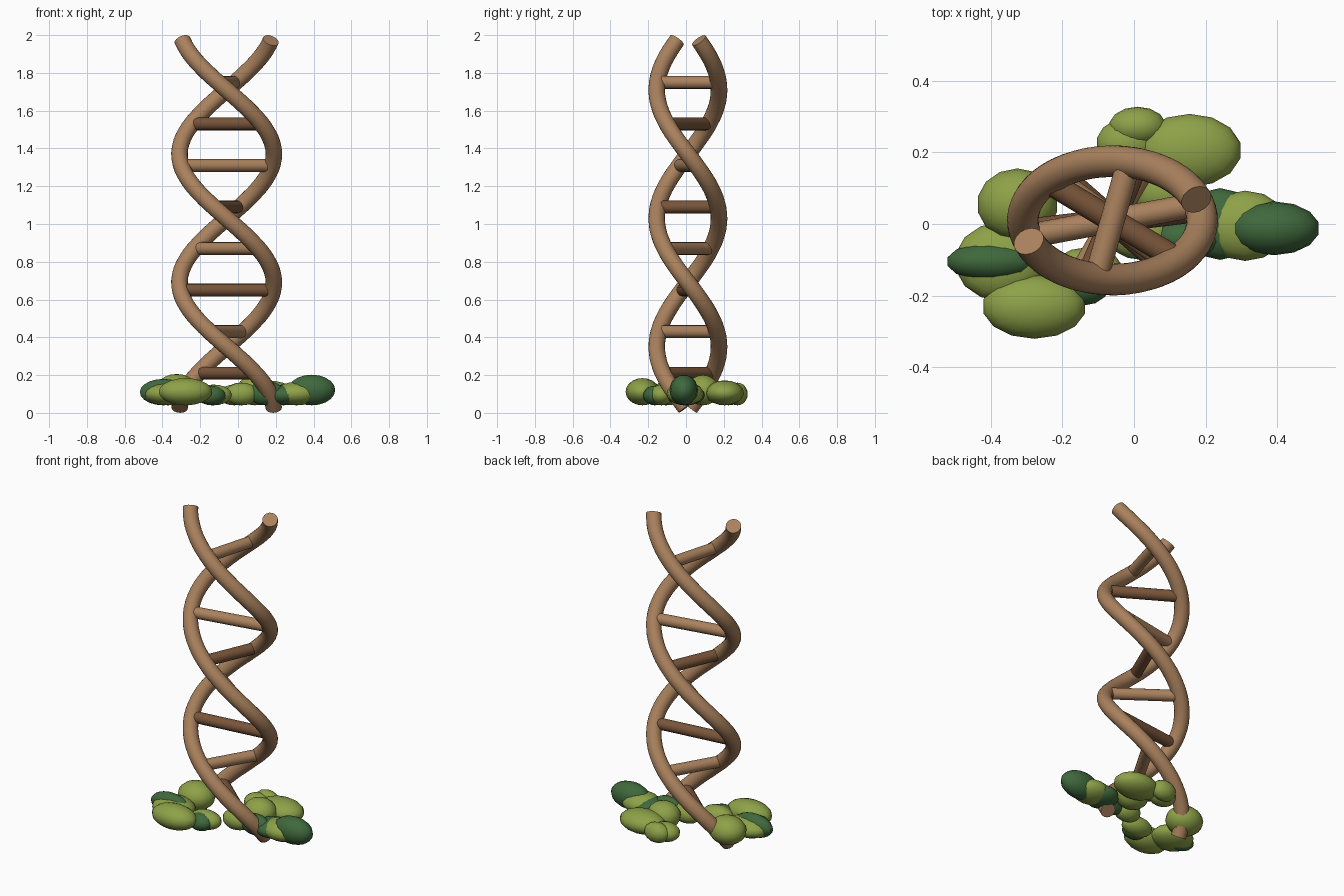
import bpy, bmesh
from math import pi, sin, cos
from mathutils import Vector, Matrix

if "Cube" in bpy.data.objects:
    bpy.data.objects.remove(bpy.data.objects["Cube"])

CX, CY, RX, RY = -0.06, 0.01, 0.25, 0.165
Z0, Z1 = 0.027, 1.972


def material(name, col):
    m = bpy.data.materials.new(name)
    m.diffuse_color = (*col, 1)
    m.use_nodes = True
    m.node_tree.nodes["Principled BSDF"].inputs["Base Color"].default_value = m.diffuse_color
    return m


wood = material("wood", (0.40, 0.22, 0.11))
dark_wood = material("dark_wood", (0.19, 0.09, 0.042))
light_green = material("light_green", (0.27, 0.36, 0.065))
dark_green = material("dark_green", (0.05, 0.14, 0.045))


def finish(bm, name, mat):
    bmesh.ops.recalc_face_normals(bm, faces=bm.faces)
    me = bpy.data.meshes.new(name)
    bm.to_mesh(me)
    bm.free()
    me.materials.append(mat)
    ob = bpy.data.objects.new(name, me)
    bpy.context.collection.objects.link(ob)
    bpy.ops.object.select_all(action='DESELECT')
    ob.select_set(True)
    bpy.context.view_layer.objects.active = ob
    bpy.ops.object.shade_smooth_by_angle(angle=0.8)
    return ob


def helix(z, phase, k=1.0):
    t = (1.37 - z) / 0.68 * pi + phase
    return Vector((CX + k * RX * cos(t), CY + k * RY * sin(t), z))


def strand(name, phase, r=0.044, steps=72, sides=16):
    bm = bmesh.new()
    rings = []
    for i in range(steps + 1):
        z = Z0 + (Z1 - Z0) * i / steps
        p = helix(z, phase)
        d = (helix(z + 0.001, phase) - helix(z - 0.001, phase)).normalized()
        u = (Vector((p.x - CX, p.y - CY, 0)))
        u = (u - d * u.dot(d)).normalized()
        v = d.cross(u)
        rings.append([bm.verts.new(p + r * (u * cos(a) + v * sin(a)))
                      for a in (2 * pi * j / sides for j in range(sides))])
    for a, b in zip(rings, rings[1:]):
        for j in range(sides):
            k = (j + 1) % sides
            bm.faces.new((a[j], a[k], b[k], b[j]))
    bm.faces.new(rings[0])
    bm.faces.new(rings[-1])
    finish(bm, name, wood)


def rung(name, z, mat):
    a, b = helix(z, 0, 0.88), helix(z, pi, 0.88)
    rot = (b - a).to_track_quat('Z', 'Y').to_matrix().to_4x4()
    bm = bmesh.new()
    bmesh.ops.create_cone(bm, cap_ends=True, segments=16, radius1=0.034, radius2=0.034,
                          depth=(b - a).length, matrix=Matrix.Translation((a + b) / 2) @ rot)
    finish(bm, name, mat)


def leaf(name, x, y, rx, ry, rz, mat):
    # every leaf clump rests at the same low level
    bm = bmesh.new()
    m = Matrix.Translation((x, y, 0.04 + rz)) @ Matrix.Diagonal((rx, ry, rz, 1))
    bmesh.ops.create_uvsphere(bm, u_segments=14, v_segments=10, radius=1, matrix=m)
    finish(bm, name, mat)


# twin twisted stems
strand("stem_a", 0)
strand("stem_b", pi)

# rungs, alternating dark and light
for i in range(8):
    rung(f"rung_{i + 1}", 0.21 + 0.22 * i, wood if i % 2 else dark_wood)

# foliage round the base: x, y, rx, ry, rz
light = [
    (0.155, 0.205, 0.145, 0.102, 0.066), (0.01, 0.272, 0.08, 0.055, 0.06),
    (-0.02, 0.225, 0.085, 0.07, 0.055), (-0.325, 0.055, 0.113, 0.10, 0.083),
    (-0.37, -0.105, 0.13, 0.11, 0.06), (-0.278, -0.23, 0.145, 0.09, 0.072),
    (-0.13, -0.13, 0.10, 0.065, 0.055), (0.31, -0.005, 0.12, 0.098, 0.062),
    (0.09, 0.09, 0.10, 0.09, 0.08), (0.02, -0.04, 0.09, 0.06, 0.06),
]
dark = [
    (-0.395, -0.105, 0.128, 0.055, 0.07), (-0.14, -0.165, 0.075, 0.062, 0.052),
    (0.39, -0.012, 0.128, 0.075, 0.081), (0.24, 0.0, 0.10, 0.1, 0.055),
    (0.15, -0.04, 0.10, 0.055, 0.064),
]
for i, d in enumerate(light):
    leaf(f"light_leaf_{i + 1}", *d, light_green)
for i, d in enumerate(dark):
    leaf(f"dark_leaf_{i + 1}", *d, dark_green)
